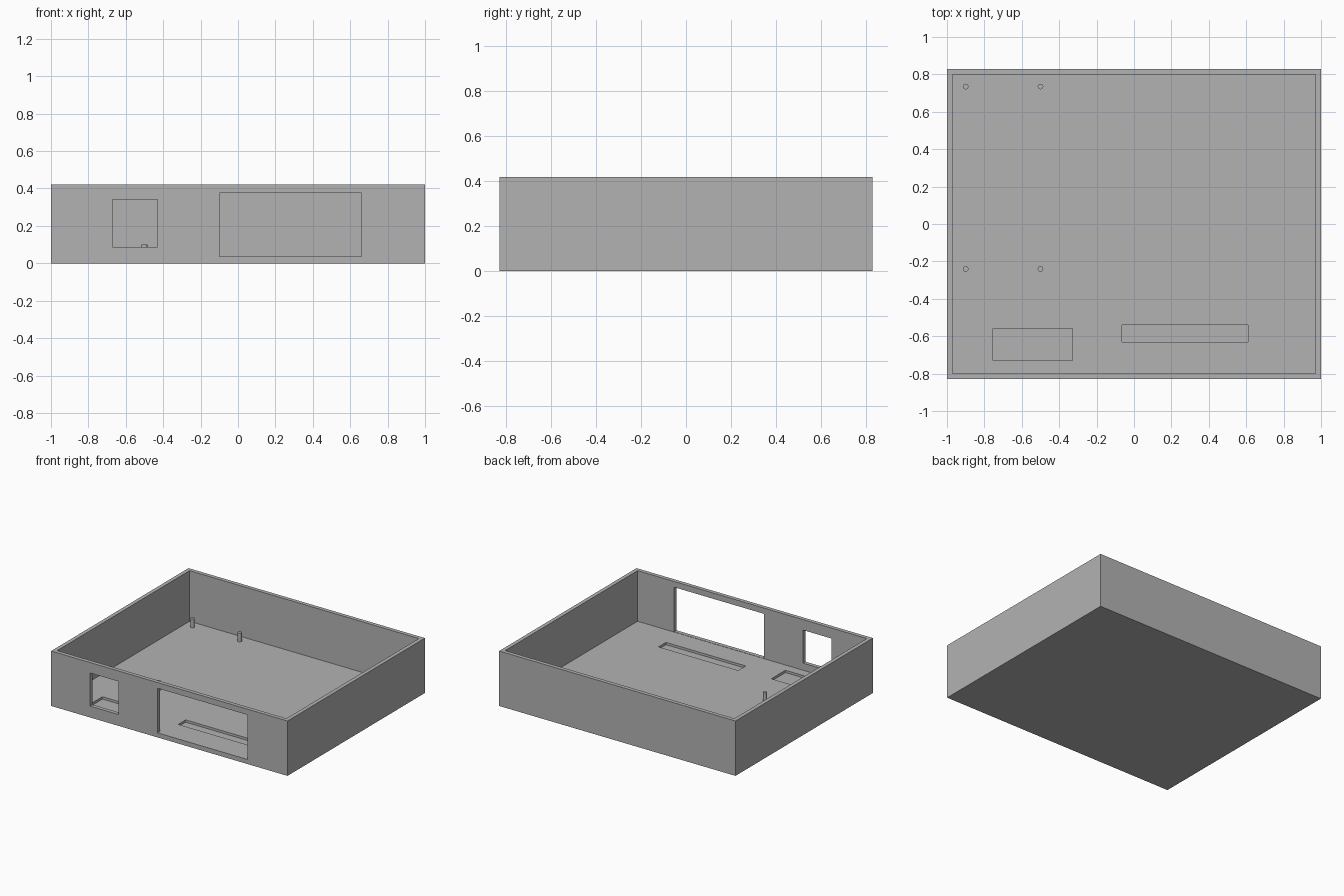
import bpy
from mathutils import Vector

cube = bpy.data.objects.get("Cube")
if cube:
    bpy.data.objects.remove(cube, do_unlink=True)

HALF_X, HALF_Y, HEIGHT = 1.0, 0.83, 0.42
WALL, FLOOR, POCKET_DEPTH = 0.03, 0.033, 0.018
POST_TOP, POST_RADIUS = 0.1, 0.015

grey = bpy.data.materials.new("plain grey")
grey.use_nodes = True
grey.diffuse_color = (0.45, 0.45, 0.45, 1)
grey.node_tree.nodes["Principled BSDF"].inputs["Base Color"].default_value = grey.diffuse_color


def box(name, low, high):
    """Box between two opposite corners."""
    low, high = Vector(low), Vector(high)
    bpy.ops.mesh.primitive_cube_add(size=1)
    ob = bpy.context.object
    ob.name = name
    for v in ob.data.vertices:
        v.co = (low + high) / 2 + v.co * (high - low)
    ob.data.materials.append(grey)
    return ob


def cut(target, name, low, high):
    """Subtract a box, then discard the cutter."""
    cutter = box(name, low, high)
    cutter.hide_render = True
    mod = target.modifiers.new(name, "BOOLEAN")
    mod.operation = "DIFFERENCE"
    mod.solver = "EXACT"
    mod.object = cutter
    bpy.context.view_layer.objects.active = target
    bpy.ops.object.modifier_apply(modifier=name)
    bpy.data.objects.remove(cutter, do_unlink=True)


# Open tray with thin walls
tray = box("tray", (-HALF_X, -HALF_Y, 0), (HALF_X, HALF_Y, HEIGHT))
inner_x, inner_y = HALF_X - WALL, HALF_Y - WALL
cut(tray, "cavity", (-inner_x, -inner_y, FLOOR), (inner_x, inner_y, HEIGHT + 0.1))

# Front wall openings: left x, right x, bottom z, top z
for x0, x1, z0, z1 in [(-0.67, -0.43, 0.087, 0.34), (-0.1, 0.66, 0.035, 0.376)]:
    cut(tray, "opening", (x0, -HALF_Y - 0.1, z0), (x1, -inner_y + 0.05, z1))

# Shallow pockets in the floor: left x, right x, front y, back y
for x0, x1, y0, y1 in [(-0.755, -0.33, -0.73, -0.56), (-0.065, 0.61, -0.63, -0.54)]:
    cut(tray, "pocket", (x0, y0, FLOOR - POCKET_DEPTH), (x1, y1, FLOOR + 0.05))

# Four mounting posts
bottom = FLOOR - 0.005
for side, x in (("right", -0.9), ("inner", -0.5)):
    for end, y in (("front", -0.24), ("back", 0.735)):
        bpy.ops.mesh.primitive_cylinder_add(
            vertices=24, radius=POST_RADIUS, depth=POST_TOP - bottom,
            location=(x, y, (POST_TOP + bottom) / 2))
        post = bpy.context.object
        post.name = f"{end}_{side}_post"
        post.data.materials.append(grey)
        bpy.ops.object.shade_smooth_by_angle()
